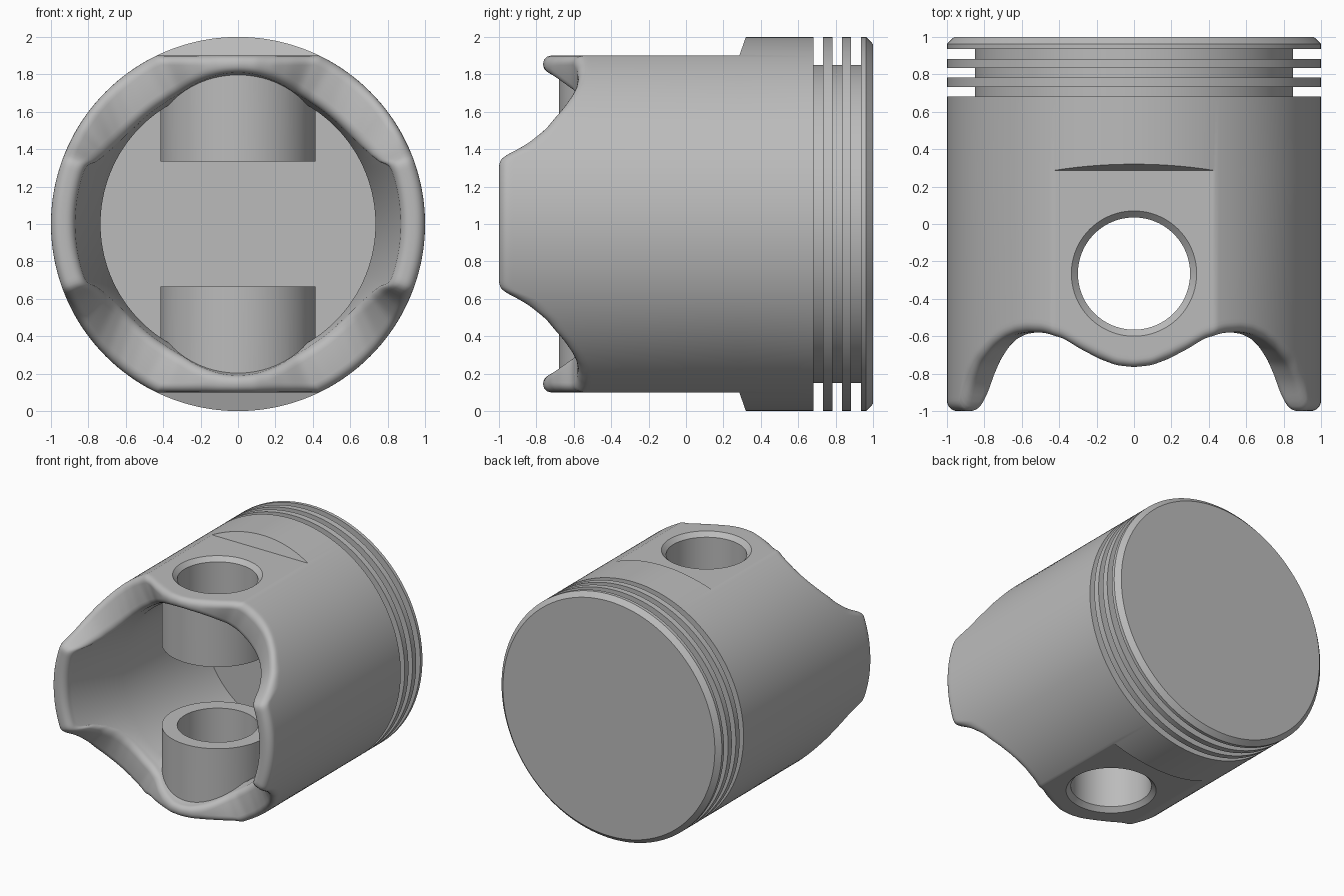
import bpy, bmesh
from math import sin, cos, tan, asin, pi, radians, degrees, sqrt

cube = bpy.data.objects.get("Cube")
if cube:
    bpy.data.objects.remove(cube, do_unlink=True)

grey = bpy.data.materials.new("cast_grey")
grey.use_nodes = True
colour = (0.5, 0.5, 0.5, 1)
grey.diffuse_color = colour
grey.node_tree.nodes["Principled BSDF"].inputs["Base Color"].default_value = colour

FLAT = 0.9            # distance of the side flats from the axis
BORE = 0.735
PIN_Y = -0.265
CORNER = degrees(asin(FLAT))

# Skirt edge over one quarter: angle from the side, depth along the axis
EDGE = [(0, -1), (20, -1), (22, -.985), (23.5, -.93), (26, -.85), (30.5, -.755),
        (38, -.66), (43, -.615), (48, -.588), (53, -.578), (60, -.582), (66, -.61),
        (71.6, -.67), (77.5, -.72), (83.7, -.755), (90, -.765)]


def edge_raw(q):
    q = abs(q)
    q = 180 - q if q > 90 else q
    for (a, ya), (b, yb) in zip(EDGE, EDGE[1:]):
        if q <= b:
            return ya + (yb - ya) * (q - a) / (b - a)
    return EDGE[-1][1]


def edge(q):
    return sum(edge_raw(q + d) for d in (-1.2, -.6, 0, .6, 1.2)) / 5


def cone(y):
    return BORE + .27 * max(0, -.45 - y)


def outer(q):
    return min(1, FLAT / max(sin(radians(q)), .01))


def column(q):
    """Section (radius, y, angle) from the crown, round the rim, to the crown underside."""
    pts = [(.962, 1, q), (1, .963, q)]
    for top, low in ((.936, .882), (.834, .782), (.733, .682)):      # ring grooves
        pts += [(1, top, q), (.85, top, q), (.85, low, q), (1, low, q)]
    pts.append((1, .285 + .35 * max(0, sin(radians(q)) - FLAT), q))  # step to the flat
    pts.append((outer(q), .285, q))
    # rounded rim, skewed a little on the sides of the skirt legs
    y = edge(q)
    slope = (edge(q + .5) - edge(q - .5)) / radians(1)
    ro, ri = outer(q), cone(y + .055)
    c = min(.055, .45 * (ro - ri))
    depth = c * min(3, sqrt(1 + slope * slope))
    ri = cone(y + depth)
    skew = .6 * sin(pi * (q - 22) / 38) if 22 < q < 60 else 0

    def rim(r, h):
        return (r, h, q + degrees(skew * (r - .92)))
    pts.append(rim(ro, y + depth + .02))
    arc = [radians(a) for a in range(0, 91, 15)]
    pts += [rim(ro - c + c * cos(a), y + depth * (1 - sin(a))) for a in arc]
    pts += [rim(ri + c - c * cos(a), y + depth * (1 - sin(a))) for a in reversed(arc)]
    pts += [(cone(y + depth + .02), y + depth + .02, q), (BORE, -.45, q), (BORE, .6, q)]
    return pts


def finish(bm, name):
    bmesh.ops.recalc_face_normals(bm, faces=bm.faces)
    me = bpy.data.meshes.new(name)
    bm.to_mesh(me)
    bm.free()
    me.materials.append(grey)
    ob = bpy.data.objects.new(name, me)
    bpy.context.collection.objects.link(ob)
    return ob


def make_body():
    bm = bmesh.new()
    quarter = [CORNER if q == 64 else q for q in range(91)]
    spots = [(q, 1, 1) for q in quarter] + [(q, -1, 1) for q in quarter[-2::-1]]
    spots += [(q, -1, -1) for q in quarter[1:]] + [(q, 1, -1) for q in quarter[-2:0:-1]]
    cols = []
    for q, sx, sz in spots:
        cols.append([bm.verts.new((sx * r * cos(radians(a)), y, 1 + sz * r * sin(radians(a))))
                     for r, y, a in column(q)])
    for a, b in zip(cols, cols[1:] + cols[:1]):
        for i in range(len(a) - 1):
            bm.faces.new((a[i], a[i + 1], b[i + 1], b[i]))
    bm.faces.new([c[0] for c in cols])      # crown
    bm.faces.new([c[-1] for c in cols])     # crown underside
    return finish(bm, "piston_body")


def lathe_z(name, profile, steps=96):
    """Closed solid turned about the pin axis from (radius, z) points."""
    bm = bmesh.new()
    rings = [[bm.verts.new((r * cos(2 * pi * i / steps), PIN_Y + r * sin(2 * pi * i / steps), 1 + z))
              for i in range(steps)] for r, z in profile]
    for a, b in zip(rings, rings[1:]):
        for i in range(steps):
            j = (i + 1) % steps
            bm.faces.new((a[i], a[j], b[j], b[i]))
    bm.faces.new(rings[0])
    bm.faces.new(rings[-1])
    return finish(bm, name)


def combine(target, tool, operation):
    mod = target.modifiers.new(operation.lower(), 'BOOLEAN')
    mod.operation, mod.solver, mod.object = operation, 'EXACT', tool
    tool.hide_render = True
    bpy.ops.object.select_all(action='DESELECT')
    bpy.context.view_layer.objects.active = target
    target.select_set(True)
    bpy.ops.object.modifier_apply(modifier=mod.name)
    bpy.data.objects.remove(tool, do_unlink=True)


body = make_body()

# Pin bosses inside the bore
for side in (1, -1):
    combine(body, lathe_z("pin_boss", [(.415, side * .335), (.415, side * .82)]), 'UNION')

# Pin hole with chamfered mouths
half = [(.3, .865), (.335, FLAT), (.335, 1.1)]
hole = [(r, -z) for r, z in reversed(half)] + half
combine(body, lathe_z("pin_hole_cutter", hole), 'DIFFERENCE')

bpy.ops.object.select_all(action='DESELECT')
bpy.context.view_layer.objects.active = body
body.select_set(True)
bpy.ops.object.shade_smooth_by_angle(angle=radians(30))
